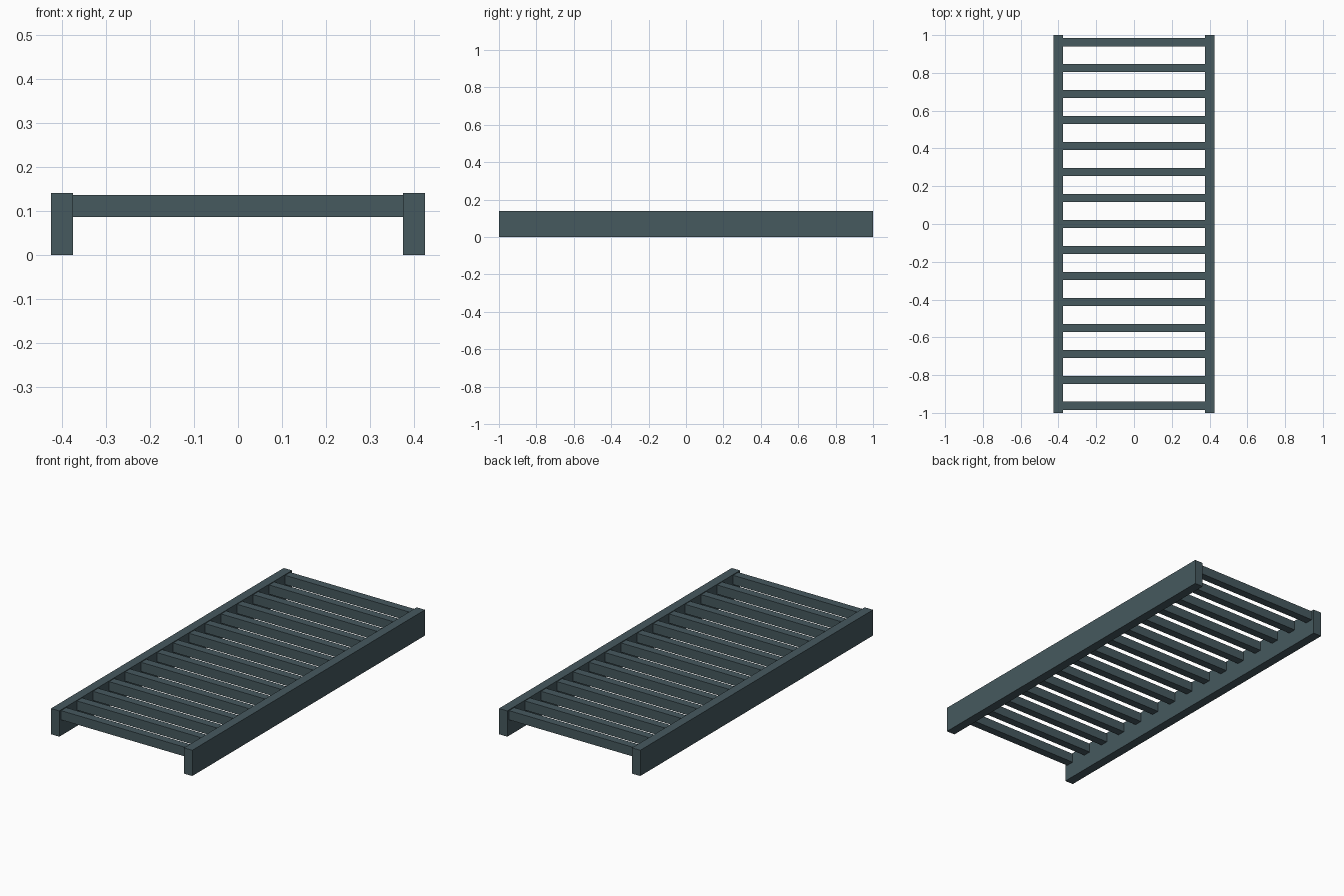
import bpy

cube = bpy.data.objects.get("Cube")
if cube:
    bpy.data.objects.remove(cube, do_unlink=True)

# Single painted finish
paint = bpy.data.materials.new("slate_grey_paint")
paint.use_nodes = True
colour = (0.061, 0.100, 0.114, 1.0)
paint.diffuse_color = colour
paint.node_tree.nodes["Principled BSDF"].inputs["Base Color"].default_value = colour


def box(name, centre, size):
    bpy.ops.mesh.primitive_cube_add(size=1, location=centre)
    obj = bpy.context.object
    obj.name = name
    obj.scale = size
    bpy.ops.object.transform_apply(location=False, rotation=False, scale=True)
    obj.data.materials.append(paint)
    return obj


# Long side rails
RAIL_X, RAIL_W, RAIL_H = 0.4, 0.05, 0.14
for side, name in ((1, "left_rail"), (-1, "right_rail")):
    box(name, (side * RAIL_X, 0, RAIL_H / 2), (RAIL_W, 2, RAIL_H))

# Evenly spaced cross slats between the rails
SLATS, END_Y = 15, 0.963
span = 2 * RAIL_X - RAIL_W
for i in range(SLATS):
    y = -END_Y + 2 * END_Y * i / (SLATS - 1)
    box(f"slat_{i + 1}", (0, y, 0.111), (span, 0.044, 0.05))
